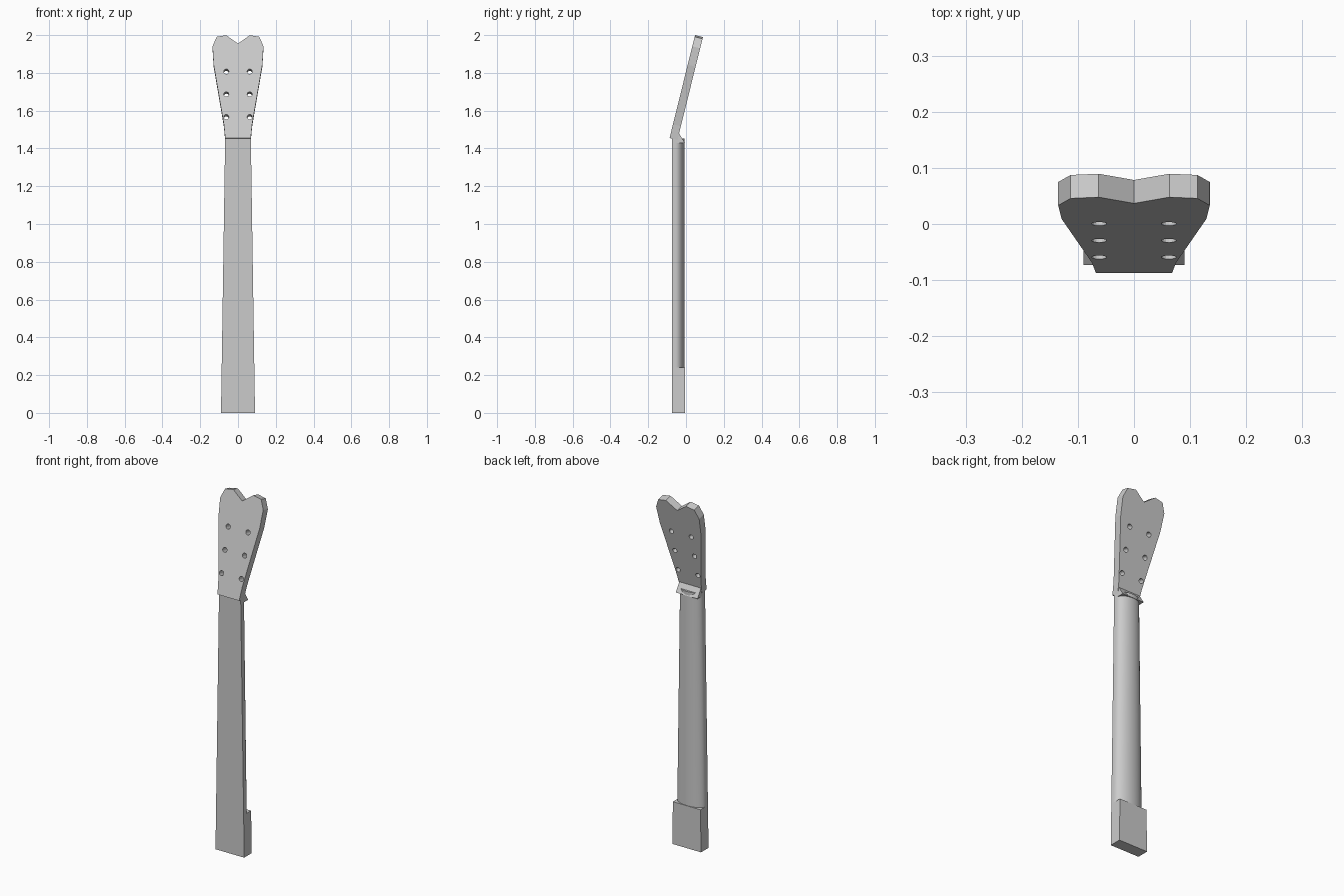
import bpy, bmesh
from math import sin, cos, pi, radians
from mathutils import Vector

cube = bpy.data.objects.get("Cube")
if cube:
    bpy.data.objects.remove(cube, do_unlink=True)

GREY = (0.6, 0.6, 0.6, 1)
mat = bpy.data.materials.new("plain grey")
mat.use_nodes = True
mat.diffuse_color = GREY
mat.node_tree.nodes["Principled BSDF"].inputs["Base Color"].default_value = GREY


def loft(name, ring_a, ring_b, smooth=False):
    """Closed solid between two matching rings of points."""
    bm = bmesh.new()
    a = [bm.verts.new(p) for p in ring_a]
    b = [bm.verts.new(p) for p in ring_b]
    bm.faces.new(a)
    bm.faces.new(b)
    for i in range(len(a)):
        j = (i + 1) % len(a)
        bm.faces.new((a[i], a[j], b[j], b[i]))
    bmesh.ops.recalc_face_normals(bm, faces=bm.faces)
    mesh = bpy.data.meshes.new(name)
    bm.to_mesh(mesh)
    bm.free()
    mesh.materials.append(mat)
    obj = bpy.data.objects.new(name, mesh)
    bpy.context.collection.objects.link(obj)
    bpy.ops.object.select_all(action="DESELECT")
    obj.select_set(True)
    bpy.context.view_layer.objects.active = obj
    if smooth:
        bpy.ops.object.shade_smooth_by_angle(angle=radians(30))
    return obj


FRONT, BACK, SHOULDER = -0.073, -0.006, -0.054
HEEL_TOP, NECK_TOP = 0.24, 1.453


def half_width(z):
    return 0.09 - 0.022 * z / NECK_TOP


# Heel: a square block at the foot of the neck
def heel_ring(z):
    w = half_width(z)
    return [(-w, FRONT, z), (w, FRONT, z), (w, BACK, z), (-w, BACK, z)]


loft("heel", heel_ring(0), heel_ring(HEEL_TOP))


# Shaft: flat front, short straight sides and a rounded back
def shaft_ring(z, steps=24):
    w = half_width(z)
    depth = BACK - 0.002 - SHOULDER
    arc = [(w * cos(pi * i / steps), SHOULDER + depth * sin(pi * i / steps), z)
           for i in range(steps + 1)]
    return [(-w, FRONT, z), (w, FRONT, z)] + arc


loft("neck_shaft", shaft_ring(HEEL_TOP), shaft_ring(NECK_TOP), smooth=True)

# Collar: wedge joining the shaft to the tilted head
wedge = [(FRONT, 1.43), (BACK, 1.43), (-0.037, 1.48), (-0.08, 1.46), (FRONT, 1.452)]
loft("collar", [(-0.068, y, z) for y, z in wedge], [(0.068, y, z) for y, z in wedge])

# Headstock: mirrored outline on a plane leaning back
TILT = radians(13.9)
ORIGIN = Vector((0, -0.087, 1.455))
UP = Vector((0, sin(TILT), cos(TILT)))
OUT = Vector((0, cos(TILT), -sin(TILT)))
THICK = 0.043


def on_head(x, s, depth):
    return ORIGIN + Vector((x, 0, 0)) + UP * s + OUT * depth


half = [(0.068, 0), (0.075, 0.075), (0.129, 0.4), (0.135, 0.5),
        (0.113, 0.552), (0.063, 0.561)]
outline = half + [(0, 0.515)] + [(-x, s) for x, s in reversed(half)]
head = loft("headstock", [on_head(x, s, 0) for x, s in outline],
            [on_head(x, s, THICK) for x, s in outline])

# Tuner holes: three on each side, drilled square to the head
for row in range(3):
    for side in (-1, 1):
        circle = [(side * 0.062 + 0.0135 * cos(2 * pi * i / 16),
                   0.115 + 0.124 * row + 0.0135 * sin(2 * pi * i / 16))
                  for i in range(16)]
        drill = loft("drill", [on_head(x, s, -0.02) for x, s in circle],
                     [on_head(x, s, THICK + 0.02) for x, s in circle])
        drill.hide_render = True
        mod = head.modifiers.new("hole", "BOOLEAN")
        mod.operation = "DIFFERENCE"
        mod.solver = "EXACT"
        mod.object = drill
        bpy.context.view_layer.objects.active = head
        bpy.ops.object.modifier_apply(modifier=mod.name)
        bpy.data.objects.remove(drill, do_unlink=True)
